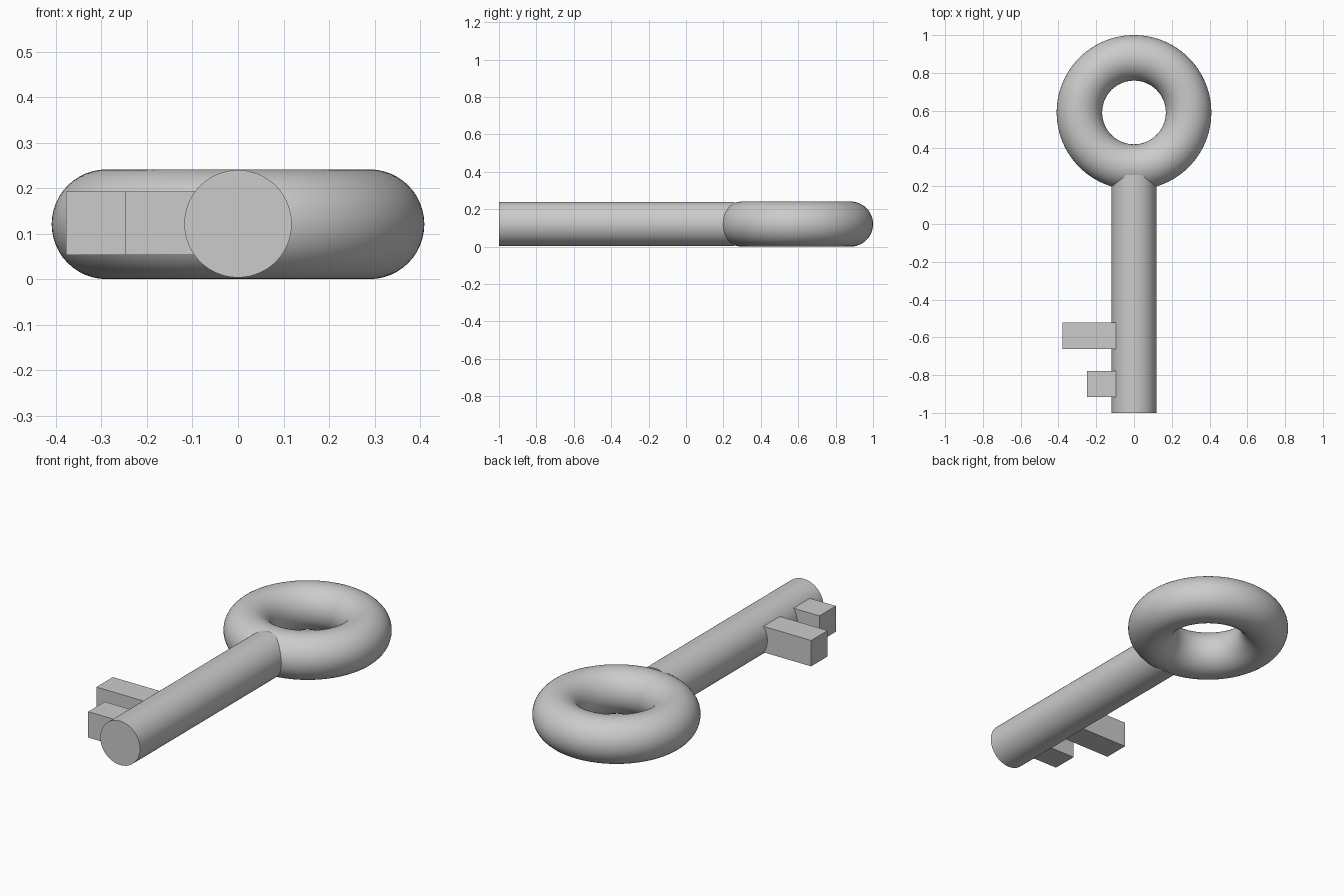
import bpy
import math

if "Cube" in bpy.data.objects:
    bpy.data.objects.remove(bpy.data.objects["Cube"])

Z = 0.1205  # height of the key's centre plane


def smooth(obj):
    bpy.ops.object.shade_smooth_by_angle(angle=math.radians(35))


def box(name, x0, x1, y0, y1, z0, z1):
    bpy.ops.mesh.primitive_cube_add(
        size=1, location=((x0 + x1) / 2, (y0 + y1) / 2, (z0 + z1) / 2))
    obj = bpy.context.object
    obj.name = name
    obj.scale = (x1 - x0, y1 - y0, z1 - z0)
    bpy.ops.object.transform_apply(location=False, rotation=False, scale=True)


# Ring handle
bpy.ops.mesh.primitive_torus_add(
    major_radius=0.289, minor_radius=0.1205, major_segments=96,
    minor_segments=48, location=(0, 0.5905, Z))
ring = bpy.context.object
ring.name = "ring_handle"
smooth(ring)

# Round shaft, its inner end buried in the ring
y_tip, y_end = -1.0, 0.26
bpy.ops.mesh.primitive_cylinder_add(
    vertices=96, radius=0.118, depth=y_end - y_tip,
    location=(0, (y_tip + y_end) / 2, Z + 0.001),
    rotation=(math.pi / 2, 0, 0))
shaft = bpy.context.object
shaft.name = "shaft"
smooth(shaft)

# Two teeth: long one nearer the ring, short one nearer the tip
for name, reach, y in (("long_tooth", 0.378, -0.592), ("short_tooth", 0.248, -0.847)):
    box(name, -reach, -0.06, y - 0.07, y + 0.07, 0.053, 0.192)
